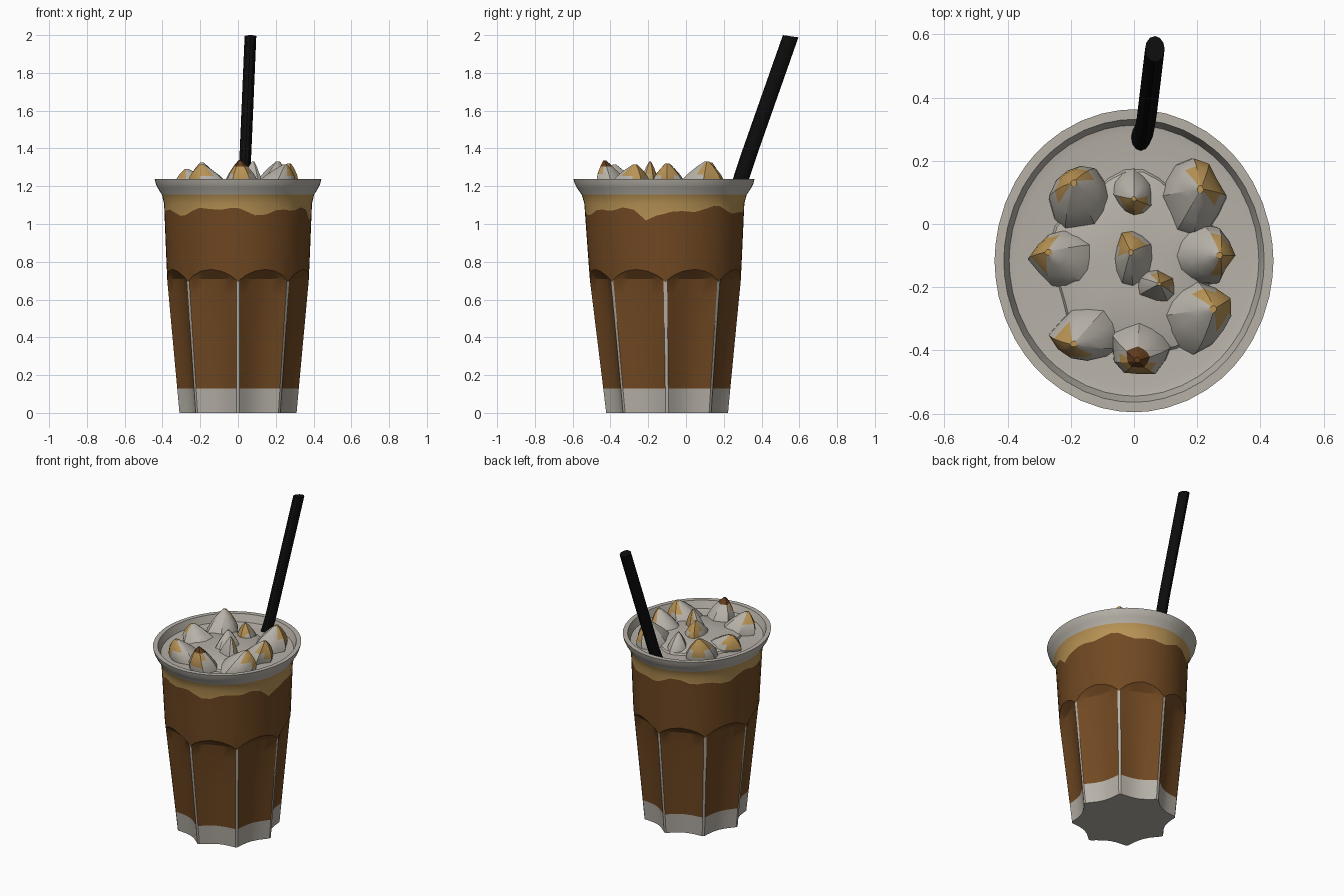
import bpy, bmesh, math, random
from math import sin, cos, pi, tau, radians

random.seed(4)
if "Cube" in bpy.data.objects:
    bpy.data.objects.remove(bpy.data.objects["Cube"], do_unlink=True)


def material(name, rgb):
    m = bpy.data.materials.new(name)
    m.use_nodes = True
    col = (*rgb, 1.0)
    m.diffuse_color = col
    bsdf = m.node_tree.nodes["Principled BSDF"]
    bsdf.inputs["Base Color"].default_value = col
    bsdf.inputs["Roughness"].default_value = 0.6
    return m


MATS = [
    material("milky_glass", (0.47, 0.44, 0.39)),
    material("coffee_brown", (0.165, 0.066, 0.016)),
    material("caramel_tan", (0.48, 0.29, 0.09)),
    material("straw_black", (0.004, 0.004, 0.004)),
    material("dark_syrup", (0.12, 0.045, 0.012)),
]
MILK, COFFEE, CARAMEL, BLACK, SYRUP = range(5)


def loft(name, rings, rule, cap_mats):
    """Skin closed rings of equal size, colour faces by rule(row, column)."""
    bm = bmesh.new()
    rows = [[bm.verts.new(p) for p in ring] for ring in rings]
    n = len(rows[0])
    for i, (a, b) in enumerate(zip(rows, rows[1:])):
        for j in range(n):
            k = (j + 1) % n
            bm.faces.new((a[j], a[k], b[k], b[j])).material_index = rule(i, j)
    bm.faces.new(rows[0][::-1]).material_index = cap_mats[0]
    bm.faces.new(rows[-1]).material_index = cap_mats[1]
    me = bpy.data.meshes.new(name)
    bm.to_mesh(me)
    bm.free()
    for m in MATS:
        me.materials.append(m)
    me.polygons.foreach_set("use_smooth", [True] * len(me.polygons))
    me.set_sharp_from_angle(angle=radians(28))
    ob = bpy.data.objects.new(name, me)
    bpy.context.scene.collection.objects.link(ob)
    return ob


# Fluted tumbler: eight scooped panels with narrow ridges between them
PANELS = 8
STEPS = [0, 0.03, 0.14, 0.3, 0.5, 0.7, 0.86, 0.97]
COLUMNS = [(p, u) for p in range(PANELS) for u in STEPS]


def arch(u):
    return 0.69 + 0.07 * sin(pi * u) ** 0.7


def scoop(u):
    return 0.047 * max(0.0, 1 - ((2 * u - 1) / 0.94) ** 2)


def drip(a):
    edge = 1.07 + 0.016 * cos(5 * a + 3) + 0.012 * sin(11 * a)
    return edge - 0.05 * math.exp(-((a + radians(16)) / 0.1) ** 2)


def cup_ring(height, radius, depth=0.0):
    """height may be a number or a function of panel position and angle."""
    ring = []
    for p, u in COLUMNS:
        a = (p + u) * tau / PANELS
        if a > pi:
            a -= tau
        z = height(u, a) if callable(height) else height
        r = (radius(z) if callable(radius) else radius) - depth * scoop(u)
        t = z / 1.2
        ring.append((r * cos(a), -0.1 - 0.016 * t + r * sin(a) * (1.04 + 0.045 * t), z))
    return ring


def wall(z):
    return 0.31 + 0.092 * z if z < 0.72 else 0.376 + 0.04 * (z - 0.72)


CUP = [  # height, radius, scoop depth, colour of the band above
    (0, wall, 1, MILK),
    (0.13, wall, 1, COFFEE),
    (0.4, wall, 1, COFFEE),
    (0.62, wall, 1, COFFEE),
    (lambda u, a: arch(u) - 0.05 * sin(pi * u), wall, 0.85, COFFEE),
    (lambda u, a: arch(u), wall, 0, COFFEE),
    (0.9, wall, 0, COFFEE),
    (lambda u, a: drip(a), wall, 0, CARAMEL),
    (1.11, 0.392, 0, CARAMEL),
    (1.155, 0.403, 0, MILK),
    (1.19, 0.425, 0, MILK),
    (1.215, 0.436, 0, MILK),
    (1.238, 0.441, 0, MILK),
    (1.238, 0.412, 0, MILK),
    (1.19, 0.395, 0, MILK),
    (1.185, 0.37, 0, MILK),
    (1.19, 0.2, 0, MILK),
]


def cup_colour(i, j):
    on_ridge = j % len(STEPS) in (0, len(STEPS) - 1)
    return MILK if on_ridge and 1 <= i <= 4 else CUP[i][3]


loft("tumbler", [cup_ring(*row[:3]) for row in CUP], cup_colour, (MILK, MILK))

# Drinking straw: slightly bent near the drink
STRAW = [(0.02, 0.27, 1.17), (0.033, 0.298, 1.26), (0.04, 0.338, 1.38), (0.066, 0.554, 1.994)]
straw_rings = [[(x + 0.031 * cos(a), y + 0.041 * sin(a), z - 0.006 * sin(a))
                for a in (k * tau / 12 for k in range(12))] for x, y, z in STRAW]
loft("straw", straw_rings, lambda i, j: BLACK, (BLACK, BLACK))

# Whipped cream: a low bed with leaning peaks
SIDES = 12
PROFILE = [(0, 1.0), (0.3, 0.93), (0.58, 0.68), (0.82, 0.38), (1, 0.1)]


def dollop(name, x, y, rx, ry, lean_x, lean_y, top, tip=CARAMEL, base=1.17):
    wobble = [random.uniform(0.86, 1.1) for _ in range(SIDES)]
    angle = [k * tau / SIDES for k in range(SIDES)]
    lean = math.atan2(lean_y, lean_x)
    rings = []
    for t, s in PROFILE:
        rings.append([(x + lean_x * t + rx * s * w * cos(a),
                       y + lean_y * t + ry * s * w * sin(a),
                       base + (top - base) * t) for a, w in zip(angle, wobble)])

    def colour(i, j):
        facing = cos((j + 0.5) * tau / SIDES - lean)
        if i == 3 and tip == SYRUP:
            return SYRUP
        return CARAMEL if i >= 2 and facing > 0.1 or i == 1 and facing > 0.85 else MILK

    return loft(name, rings, colour, (MILK, tip))


bed = [[((0.27 * s) * cos(a) * (1 + 0.06 * sin(5 * a)),
         -0.13 + (0.3 * s) * sin(a) * (1 + 0.06 * sin(5 * a)), z)
        for a in (k * tau / 30 for k in range(30))]
       for s, z in ((1, 1.17), (0.94, 1.2), (0.75, 1.22), (0.3, 1.225))]
loft("cream_bed", bed, lambda i, j: MILK, (MILK, MILK))

PEAKS = [  # x, y, half width, half depth, lean x, lean y, top
    (-0.16, 0.07, 0.1, 0.115, -0.03, 0.06, 1.325),
    (0.0, 0.1, 0.07, 0.075, 0.0, -0.02, 1.3),
    (0.18, 0.08, 0.105, 0.125, 0.03, 0.03, 1.33),
    (0.2, -0.1, 0.1, 0.1, 0.07, 0.0, 1.32),
    (-0.19, -0.12, 0.12, 0.1, -0.08, 0.03, 1.29),
    (0.0, -0.12, 0.075, 0.1, -0.01, 0.03, 1.315),
    (0.07, -0.2, 0.065, 0.055, 0.01, 0.01, 1.33),
    (0.18, -0.3, 0.12, 0.11, 0.07, 0.03, 1.315),
    (-0.13, -0.34, 0.12, 0.1, -0.06, -0.04, 1.315),
    (0.02, -0.38, 0.1, 0.09, -0.01, -0.05, 1.335),
]
for n, peak in enumerate(PEAKS, 1):
    last = n == len(PEAKS)
    dollop(f"cream_peak_{n}", *peak, tip=SYRUP if last else CARAMEL)
